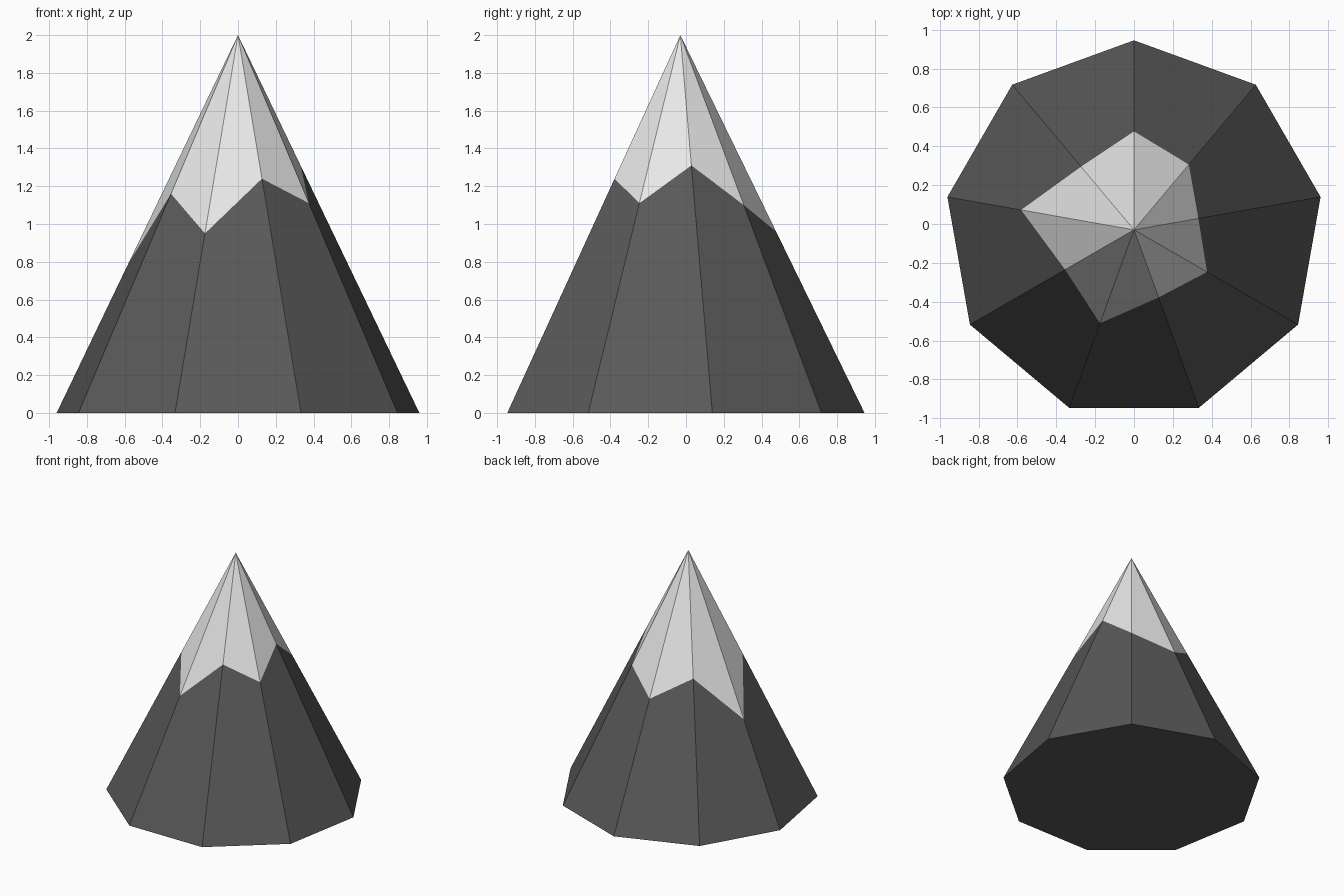
import bpy
import math
from mathutils import Vector

default = bpy.data.objects.get("Cube")
if default:
    bpy.data.objects.remove(default, do_unlink=True)

RADIUS, HEIGHT, CENTRE_Y = 0.975, 2.0, -0.03
# Height of the snow line on each ridge, anticlockwise from the back ridge
SNOW_LINE = [0.96, 1.13, 0.79, 1.16, 0.95, 1.24, 1.11, 1.31, 1.10]
SIDES = len(SNOW_LINE)


def make_material(name, grey):
    mat = bpy.data.materials.new(name)
    mat.use_nodes = True
    colour = (grey, grey, grey, 1)
    mat.diffuse_color = colour
    mat.node_tree.nodes["Principled BSDF"].inputs["Base Color"].default_value = colour
    return mat


def make_object(name, verts, faces, mat):
    mesh = bpy.data.meshes.new(name)
    mesh.from_pydata(verts, [], faces)
    mesh.materials.append(mat)
    obj = bpy.data.objects.new(name, mesh)
    bpy.context.collection.objects.link(obj)
    return obj


# Ridges run straight from the foot of the mountain to the peak
peak = Vector((0, CENTRE_Y, HEIGHT))
foot, rim = [], []
for i, z in enumerate(SNOW_LINE):
    angle = math.pi / 2 + 2 * math.pi * i / SIDES
    point = Vector((RADIUS * math.cos(angle), CENTRE_Y + RADIUS * math.sin(angle), 0))
    foot.append(point)
    rim.append(point.lerp(peak, z / HEIGHT))

following = [(i, (i + 1) % SIDES) for i in range(SIDES)]

# Dark rock: flat sides up to the snow line, and a closed underside
rock_faces = [(i, j, SIDES + j, SIDES + i) for i, j in following]
rock_faces.append(tuple(reversed(range(SIDES))))
make_object("mountain_rock", foot + rim, rock_faces, make_material("dark grey rock", 0.1))

# Snow cap: facets from the jagged snow line to the peak
snow_faces = [(i, j, SIDES) for i, j in following]
make_object("snow_cap", rim + [peak], snow_faces, make_material("white snow", 0.8))
